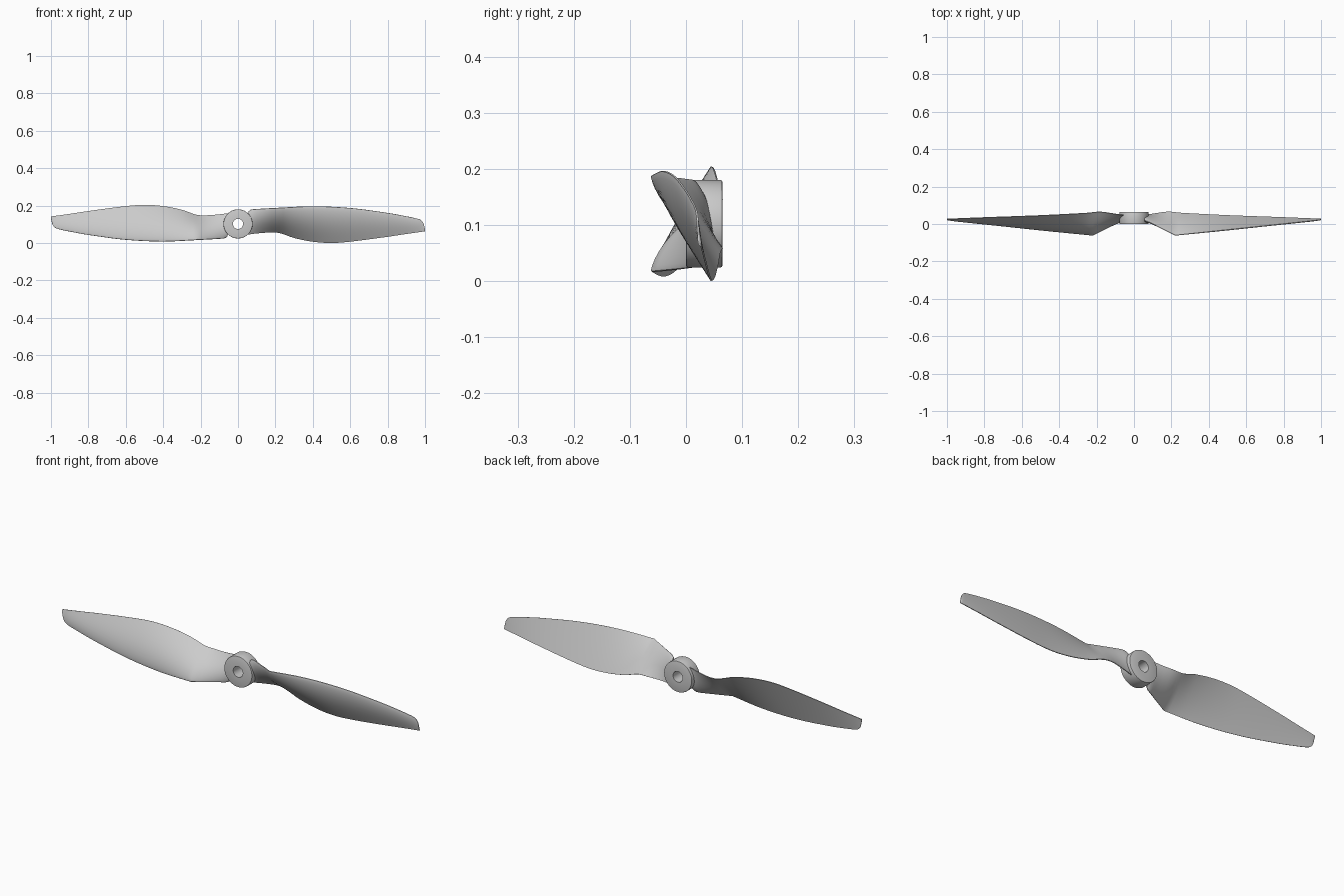
import bpy, bmesh, math
from mathutils import Vector, Matrix

if "Cube" in bpy.data.objects:
    bpy.data.objects.remove(bpy.data.objects["Cube"])

CZ = 0.1025  # height of the hub axis


def interp(table, x, smooth=True):
    """Interpolate (x, value) pairs, with Hermite tangents if smooth."""
    for i in range(len(table) - 1):
        (x0, a), (x1, b) = table[i], table[i + 1]
        if x <= x1:
            t = (x - x0) / (x1 - x0)
            if not smooth:
                return a + (b - a) * t
            p = table[max(i - 1, 0)]
            q = table[min(i + 2, len(table) - 1)]
            m0 = (b - p[1]) / (x1 - p[0]) * (x1 - x0)
            m1 = (q[1] - a) / (q[0] - x0) * (x1 - x0)
            return ((2*t**3 - 3*t**2 + 1) * a + (t**3 - 2*t**2 + t) * m0
                    + (3*t**2 - 2*t**3) * b + (t**3 - t**2) * m1)
    return table[-1][1]


def loft(name, rings, closed=False, angle=30):
    """Skin a list of closed rings; cap the ends unless closed."""
    bm = bmesh.new()
    vs = [[bm.verts.new(p) for p in r] for r in rings]
    n = len(vs[0])
    pairs = list(zip(vs, vs[1:])) + ([(vs[-1], vs[0])] if closed else [])
    for a, b in pairs:
        for i in range(n):
            j = (i + 1) % n
            bm.faces.new((a[i], a[j], b[j], b[i]))
    if not closed:
        bm.faces.new(vs[0])
        bm.faces.new(vs[-1])
    bmesh.ops.recalc_face_normals(bm, faces=bm.faces)
    me = bpy.data.meshes.new(name)
    bm.to_mesh(me)
    bm.free()
    ob = bpy.data.objects.new(name, me)
    bpy.context.collection.objects.link(ob)
    bpy.ops.object.select_all(action='DESELECT')
    ob.select_set(True)
    bpy.context.view_layer.objects.active = ob
    bpy.ops.object.shade_smooth_by_angle(angle=math.radians(angle))
    return ob


# Hub: ring profile (radius, y) turned around the y axis
profile = [(0.027, 0), (0.074, 0), (0.077, 0.001), (0.078, 0.004),
           (0.078, 0.061), (0.077, 0.064), (0.074, 0.065), (0.027, 0.065)]
SEG = 64
loft("hub", [[(r * math.cos(a), y, CZ + r * math.sin(a)) for r, y in profile]
             for a in (2 * math.pi * k / SEG for k in range(SEG))], closed=True)

# Blade edges along the span: leading edge on top, trailing edge below
LE_Z = [(0.055, 0.168), (0.068, 0.178), (0.09, 0.181), (0.2, 0.187), (0.4, 0.196),
        (0.6, 0.187), (0.8, 0.161), (0.9, 0.143), (0.96, 0.13), (0.98, 0.121),
        (0.993, 0.102), (1.0, 0.07)]
LE_Y = [(0.055, 0.02), (0.085, 0.008), (0.22, -0.061), (0.97, 0.018), (1.0, 0.022)]
TE_Z = [(0.055, 0.046), (0.1, 0.052), (0.16, 0.057), (0.22, 0.055), (0.3, 0.028),
        (0.4, 0.008), (0.5, 0.001), (0.6, 0.008), (0.8, 0.034), (0.9, 0.049), (1.0, 0.063)]
TE_Y = [(0.055, 0.048), (0.1, 0.054), (0.18, 0.065), (0.25, 0.059), (0.5, 0.046),
        (0.8, 0.035), (1.0, 0.027)]
FRONT = [(0.055, 0.016), (0.15, 0.016), (0.25, 0.018), (0.4, 0.02), (0.7, 0.012),
         (0.95, 0.005), (1.0, 0.001)]
BACK = [(0.055, 0.012), (0.15, 0.008), (0.25, 0.002), (0.5, 0.0), (1.0, 0.0)]

stations = sorted({0.055, 0.06, 0.068, 0.08, 0.085, 0.1, 0.13, 0.16, 0.18, 0.2, 0.22,
                   0.24, 0.97, 0.975, 0.98, 0.985, 0.99, 0.993, 0.996, 0.998, 1.0}
                  | {round(0.26 + 0.02 * i, 3) for i in range(36)})
N = 14
ts = [(1 - math.cos(math.pi * i / N)) / 2 for i in range(N + 1)]


def section(x):
    le = Vector((x, interp(LE_Y, x, False), interp(LE_Z, x)))
    te = Vector((x, interp(TE_Y, x), interp(TE_Z, x)))
    c = te - le
    n = Vector((0, c.z, -c.y)).normalized()  # towards the front of the blade
    f, b = interp(FRONT, x), interp(BACK, x)
    edge = min(0.0015, 0.1 * c.length)       # slim rounded edges
    hump = lambda t: math.sin(math.pi * t ** 0.75)
    front = [le + c * t + n * (f * hump(t) + edge) for t in ts]
    back = [le + c * t - n * (b * hump(t) + edge) for t in reversed(ts)]
    return front + back


# Two blades, the second turned half way round the hub axis
rings = [section(x) for x in stations]
turn = Matrix.Translation((0, 0, CZ)) @ Matrix.Rotation(math.pi, 4, 'Y') @ Matrix.Translation((0, 0, -CZ))
loft("right_blade", rings)
loft("left_blade", [[turn @ p for p in r] for r in rings])
